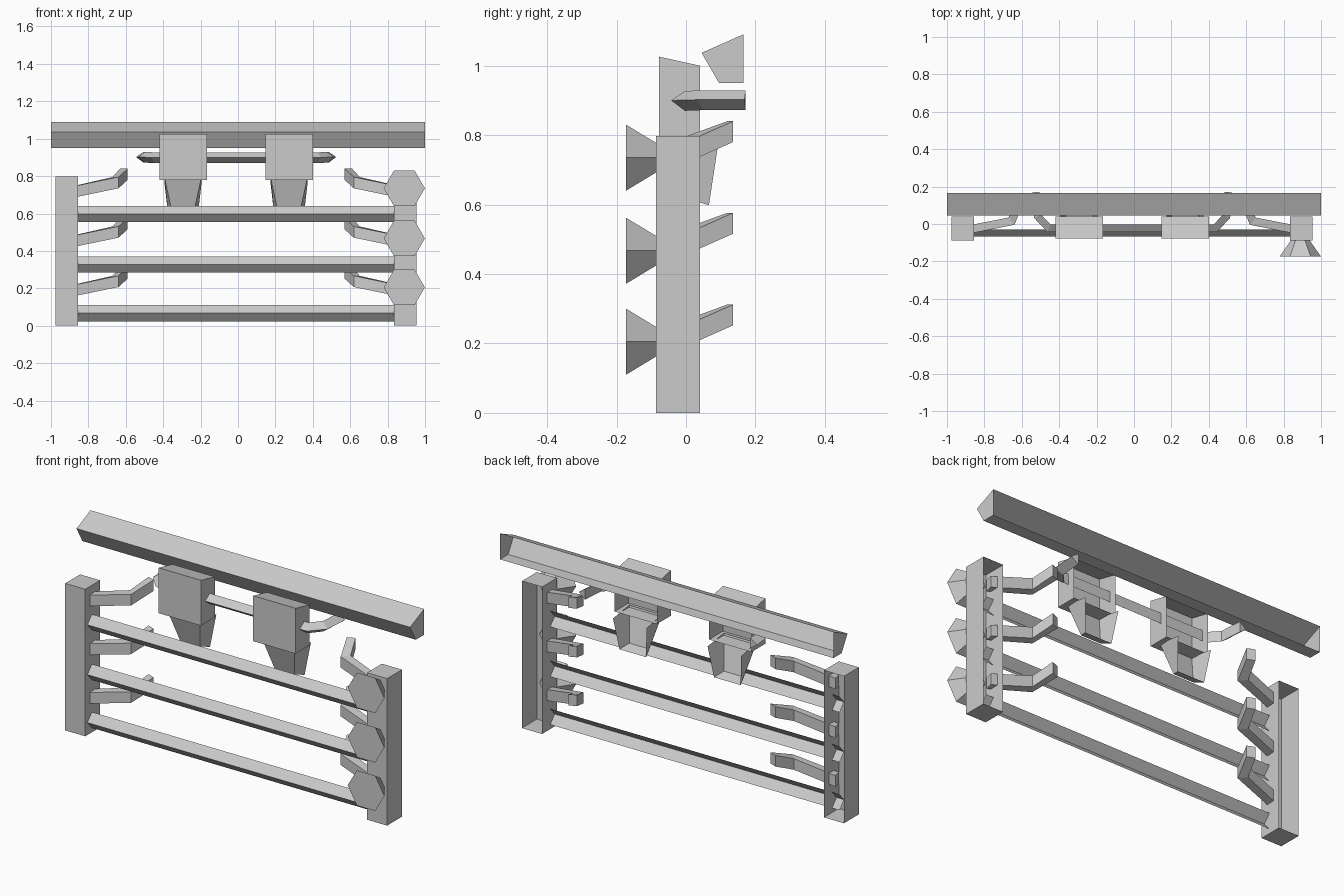
import bpy, math
from mathutils import Vector

if "Cube" in bpy.data.objects:
    bpy.data.objects.remove(bpy.data.objects["Cube"])

CX = -0.01  # mirror line of the two posts


def mesh(name, verts, faces):
    me = bpy.data.meshes.new(name)
    me.from_pydata(verts, [], faces)
    me.update()
    ob = bpy.data.objects.new(name, me)
    bpy.context.collection.objects.link(ob)
    return ob


def loft(name, rings, skip=(), caps=(True, True)):
    """Join equal rings; skip lists side indices left open."""
    n = len(rings[0])
    verts = [p for r in rings for p in r]
    faces = []
    for k in range(len(rings) - 1):
        for i in range(n):
            if i not in skip:
                j = (i + 1) % n
                faces.append((k*n+i, k*n+j, (k+1)*n+j, (k+1)*n+i))
    if caps[0]:
        faces.append(tuple(reversed(range(n))))
    if caps[1]:
        faces.append(tuple(range((len(rings)-1)*n, len(rings)*n)))
    return mesh(name, verts, faces)


def extrude_x(name, profile, x0, x1, skip=(), caps=(True, True)):
    """Extrude a (y, z) profile along x."""
    return loft(name, [[(x, y, z) for y, z in profile] for x in (x0, x1)], skip, caps)


def sweep(name, path, section):
    """Mitred sweep; section is (sideways, up), sideways being right of travel."""
    pts = [Vector(p) for p in path]
    rings = []
    for i, p in enumerate(pts):
        dirs = []
        for a, b in ((i - 1, i), (i, i + 1)):
            if a >= 0 and b < len(pts):
                d = pts[b] - pts[a]
                d.z = 0
                dirs.append(d.normalized())
        t = sum(dirs, Vector()).normalized()
        side = Vector((t.y, -t.x, 0)) / max(0.6, t.dot(dirs[0]))
        rings.append([tuple(p + side*s + Vector((0, 0, u))) for s, u in section])
    return loft(name, rings)


# Top beam, open at the back
extrude_x("top_beam", [(0.045, 1.037), (0.095, 0.95), (0.165, 0.95), (0.165, 1.09)],
          -1, 1, skip=(2,))

# Channel posts, open at the back
for name, x0 in (("left_post", -0.975), ("right_post", 0.835)):
    extrude_x(name, [(-0.087, 0.797), (-0.087, 0), (0.04, 0), (0.04, 0.797)],
              x0, x0 + 0.12, skip=(2,))

# V-shaped rails running into the posts
for z in (0.597, 0.327, 0.067):
    extrude_x("rail", [(-0.03, z + 0.043), (-0.068, z), (-0.03, z - 0.043)],
              -0.9, 0.88, skip=(2,), caps=(False, False))

# Flared hexagonal knobs on the right post
for z in (0.735, 0.467, 0.205):
    rings = [[(0.889 + r*math.cos(math.pi*k/3), y, z + r*math.sin(math.pi*k/3))
              for k in range(6)] for y, r in ((-0.173, 0.11), (-0.08, 0.045))]
    loft("knob", rings)

# Bent arms reaching back from both posts
arm_section = [(0.022, -0.03), (0.022, 0.03), (-0.022, 0.03), (-0.022, -0.03)]
for side in (-1, 1):
    for dz in (0, -0.264, -0.528):
        path = [(CX + side*x, y, z + dz) for x, y, z in
                ((0.875, -0.03, 0.715), (0.645, 0.015, 0.765), (0.6, 0.127, 0.81))]
        sweep("arm", path, arm_section)

# Cross bar with its ends bent back
half = [(0.505, 0.171, 0.902), (0.495, 0.045, 0.902), (0.44, -0.013, 0.9)]
bar = [(CX - x, y, z) for x, y, z in half] + [(CX + x, y, z) for x, y, z in reversed(half)]
sweep("cross_bar", bar, [(0.03, 0), (-0.01, 0.027), (-0.01, -0.03)])

# Bracket boxes with tapered cups below, open at the back
for cx in (-0.294, 0.273):
    extrude_x("bracket_box", [(-0.078, 1.026), (-0.078, 0.78), (0.04, 0.78), (0.04, 1.0)],
              cx - 0.127, cx + 0.127, skip=(2,))

    def ring(z0, z1, y0, y1, w0, w1):
        return [(cx - w0, y0, z0), (cx + w0, y0, z0), (cx + w1, y1, z1), (cx - w1, y1, z1)]
    loft("bracket_cup", [ring(0.615, 0.598, 0.01, 0.066, 0.06, 0.08),
                         ring(0.79, 0.77, -0.045, 0.092, 0.098, 0.1)],
         skip=(2,), caps=(True, False))
